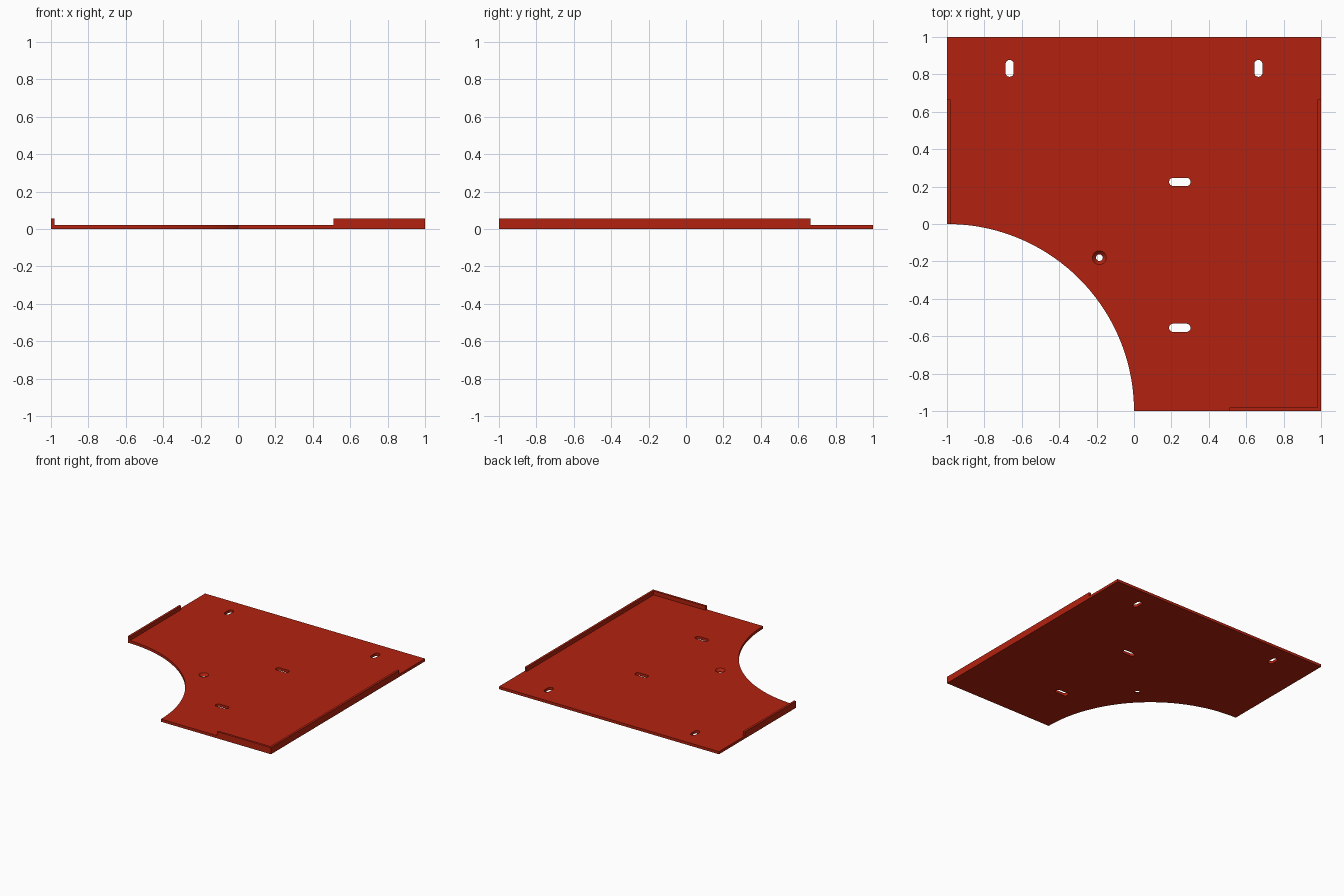
import bpy, bmesh
from math import sin, cos, pi

cube = bpy.data.objects.get("Cube")
if cube:
    bpy.data.objects.remove(cube, do_unlink=True)

THICK = 0.022     # plate thickness
TOP = 0.055       # top of the raised lips
LIP = 0.018       # lip width

red = bpy.data.materials.new("red_paint")
red.use_nodes = True
color = (0.45, 0.016, 0.005, 1)
red.diffuse_color = color
red.node_tree.nodes["Principled BSDF"].inputs["Base Color"].default_value = color


def arc(cx, cy, r, start, end, steps):
    return [(cx + r * cos(start + (end - start) * i / steps),
             cy + r * sin(start + (end - start) * i / steps))
            for i in range(steps + 1)]


def add_prism(bm, bottom, z0, z1, top=None):
    """Closed solid between two matching outlines."""
    low = [bm.verts.new((x, y, z0)) for x, y in bottom]
    high = [bm.verts.new((x, y, z1)) for x, y in (top or bottom)]
    bm.faces.new(low[::-1])
    bm.faces.new(high)
    n = len(low)
    for i in range(n):
        j = (i + 1) % n
        bm.faces.new((low[i], low[j], high[j], high[i]))


def make_object(name, bm):
    bmesh.ops.recalc_face_normals(bm, faces=bm.faces)
    mesh = bpy.data.meshes.new(name)
    bm.to_mesh(mesh)
    bm.free()
    mesh.materials.append(red)
    obj = bpy.data.objects.new(name, mesh)
    bpy.context.collection.objects.link(obj)
    return obj


def slot(cx, cy, length, width, upright):
    """Round-ended slot outline."""
    r, h = width / 2, (length - width) / 2
    if upright:
        return (arc(cx, cy + h, r, 0, pi, 12) +
                arc(cx, cy - h, r, pi, 2 * pi, 12))
    return (arc(cx + h, cy, r, -pi / 2, pi / 2, 12) +
            arc(cx - h, cy, r, pi / 2, 3 * pi / 2, 12))


# Flat plate with a quarter-round corner cut away
bm = bmesh.new()
outline = [(1, -1), (1, 1), (-1, 1)] + arc(-1, -1, 1, pi / 2, 0, 64)
add_prism(bm, outline, 0, THICK)
plate = make_object("plate", bm)

# Cutter for the four slots and the countersunk hole
bm = bmesh.new()
for cx, cy, length, upright in ((-0.665, 0.832, 0.09, True),
                                (0.665, 0.832, 0.09, True),
                                (0.245, 0.225, 0.115, False),
                                (0.245, -0.555, 0.115, False)):
    add_prism(bm, slot(cx, cy, length, 0.044, upright), -0.05, 0.1)


def ring(r):
    return arc(-0.185, -0.18, r, 0, 2 * pi, 32)[:-1]


add_prism(bm, ring(0.018), -0.05, 0.1)
slots = make_object("slot_cutter", bm)

bm = bmesh.new()
add_prism(bm, ring(0.018), 0.002, THICK + 0.001, ring(0.038))
countersink = make_object("countersink_cutter", bm)

for cutter in (slots, countersink):
    cutter.hide_render = True
    mod = plate.modifiers.new(cutter.name, 'BOOLEAN')
    mod.operation = 'DIFFERENCE'
    mod.solver = 'EXACT'
    mod.object = cutter
    bpy.context.view_layer.objects.active = plate
    bpy.ops.object.modifier_apply(modifier=mod.name)
    bpy.data.objects.remove(cutter, do_unlink=True)

# Raised lips along the edges
for name, x0, x1, y0, y1 in (("left_side_lip", 1 - LIP, 1, -1, 0.665),
                             ("right_side_lip", -1, LIP - 1, 0, 0.665),
                             ("front_lip", 0.51, 1 - LIP, -1, LIP - 1)):
    bm = bmesh.new()
    add_prism(bm, [(x0, y0), (x1, y0), (x1, y1), (x0, y1)], THICK, TOP)
    make_object(name, bm)
